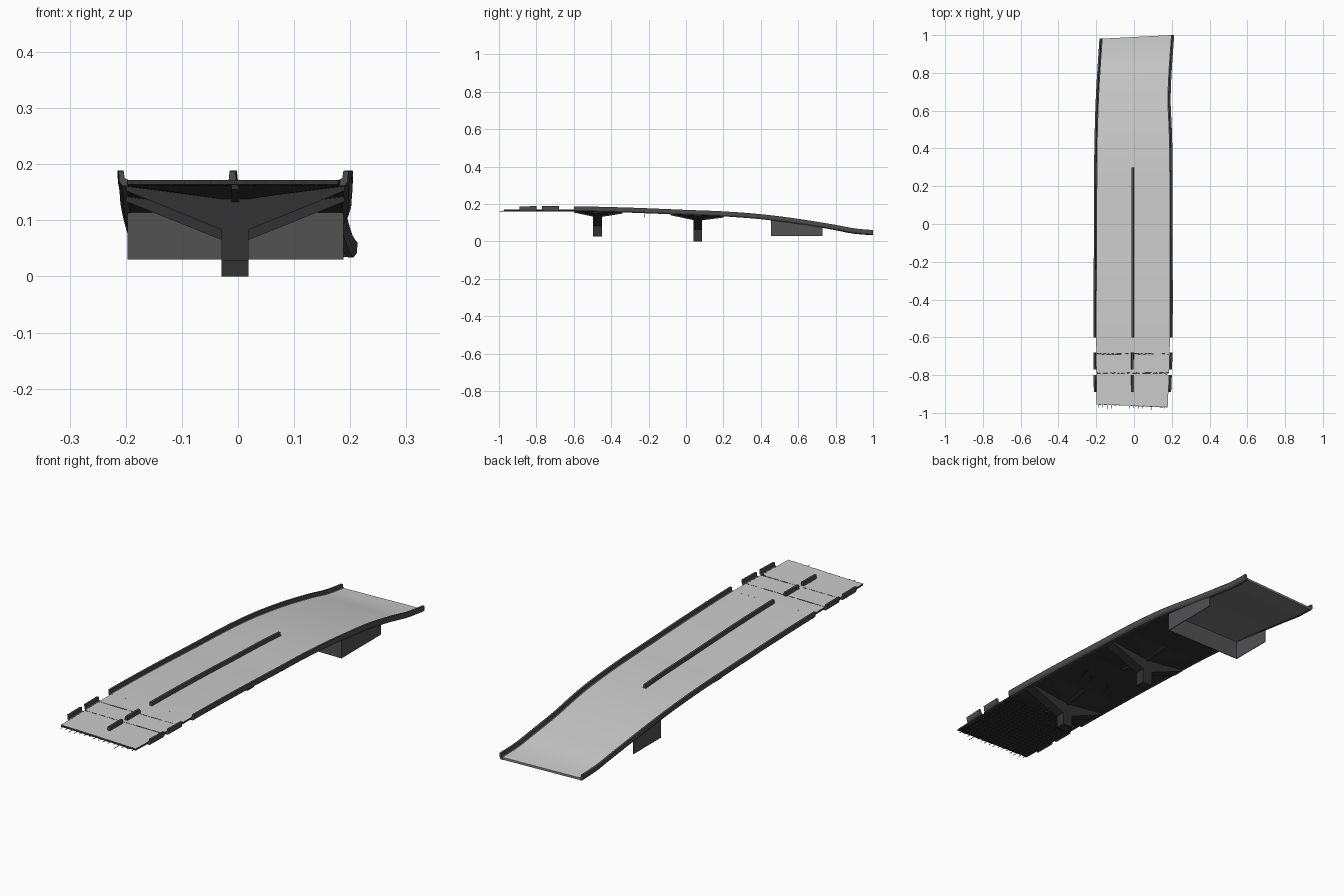
import bpy, bmesh, math, random
from mathutils import Vector

if "Cube" in bpy.data.objects:
    bpy.data.objects.remove(bpy.data.objects["Cube"])
random.seed(4)


def material(name, r, g, b):
    m = bpy.data.materials.new(name)
    m.diffuse_color = (r, g, b, 1)
    m.use_nodes = True
    m.node_tree.nodes["Principled BSDF"].inputs["Base Color"].default_value = m.diffuse_color
    return m


ASPHALT = material("asphalt", .55, .54, .56)
CONCRETE = material("dark_concrete", .032, .032, .034)
KERB = material("kerb_grey", .075, .075, .078)
WALL = material("wall_grey", .085, .085, .088)
SOFFIT = material("ramp_soffit", .22, .22, .23)


def interp(tab, y):
    """Smooth (Hermite) lookup in a small (y, value) table."""
    if y <= tab[0][0]:
        return tab[0][1]
    if y >= tab[-1][0]:
        return tab[-1][1]
    i = max(k for k in range(len(tab) - 1) if tab[k][0] <= y)

    def slope(k):
        a, b = tab[max(k - 1, 0)], tab[min(k + 1, len(tab) - 1)]
        return (b[1] - a[1]) / (b[0] - a[0])
    (y0, v0), (y1, v1) = tab[i], tab[i + 1]
    h = y1 - y0
    t = (y - y0) / h
    return ((2*t**3 - 3*t**2 + 1) * v0 + (t**3 - 2*t**2 + t) * h * slope(i)
            + (3*t**2 - 2*t**3) * v1 + (t**3 - t**2) * h * slope(i + 1))


# road surface height and plan edges along y
ROAD = [(-1, .172), (-.6, .172), (-.3, .165), (0, .153), (.2, .145), (.4, .130),
        (.6, .105), (.8, .073), (.9, .054), (1, .045)]
LEFT = [(-.98, -.197), (-.6, -.2), (0, -.197), (.4, -.195), (.7, -.186), (1, -.168)]
RIGHT = [(-.98, .178), (-.78, .186), (-.6, .19), (.4, .188), (.53, .184), (.65, .179), (.8, .184), (1, .198)]


def road(y): return interp(ROAD, y)
def left(y): return interp(LEFT, y)
def right(y): return interp(RIGHT, y)


def skew(x, y):
    """Far end is cut slightly askew."""
    return y + max(0, (y - .6) / .4) * .01 * (x / .19 - 1)


def loft(name, rings, mat=CONCRETE, smooth=False, top=None):
    """Closed solid through equal-sized rings; 'top' colours upward faces."""
    bm = bmesh.new()
    vs = [[bm.verts.new(p) for p in r] for r in rings]
    n = len(rings[0])
    for a, b in zip(vs, vs[1:]):
        for i in range(n):
            j = (i + 1) % n
            bm.faces.new((a[i], a[j], b[j], b[i]))
    bm.faces.new(vs[0][::-1])
    bm.faces.new(vs[-1])
    bmesh.ops.recalc_face_normals(bm, faces=bm.faces)
    bm.normal_update()
    me = bpy.data.meshes.new(name)
    me.materials.append(mat)
    if top:
        me.materials.append(top)
        for f in bm.faces:
            f.material_index = int(f.normal.z > .7)
    bm.to_mesh(me)
    bm.free()
    ob = bpy.data.objects.new(name, me)
    bpy.context.collection.objects.link(ob)
    if smooth:
        bpy.context.view_layer.objects.active = ob
        ob.select_set(True)
        bpy.ops.object.shade_smooth_by_angle(angle=math.radians(30))
        ob.select_set(False)
    return ob


def steps(y0, y1, d=.04):
    n = max(1, round((y1 - y0) / d))
    return [y0 + (y1 - y0) * i / n for i in range(n + 1)]


def sweep(name, y0, y1, edge, section):
    """Sweep a (dx, dz) section along a road line."""
    rings = []
    for y in steps(y0, y1):
        rings.append([(edge(y) + dx, skew(edge(y), y), road(y) + dz) for dx, dz in section])
    loft(name, rings, KERB, True)


def deck(name, y0, y1, mat):
    rings = []
    for y in steps(y0, y1):
        l, r, z = left(y), right(y), road(y)
        rings.append([(l, skew(l, y), z), (r, skew(r, y), z),
                      (r, skew(r, y), z - .01), (l, skew(l, y), z - .01)])
    loft(name, rings, mat, True, ASPHALT)


# deck slab: bridge span and ramp
deck("main_deck", -.6, .455, CONCRETE)
deck("ramp_deck", .455, 1, SOFFIT)

# side parapets and median kerb
PARAPET = [(-.015, .016), (-.006, .016), (-.004, .003), (.002, .0), (.002, -.011), (-.008, -.011), (-.014, -.003)]
MIRROR = [(-dx, dz) for dx, dz in PARAPET][::-1]
MEDIAN = [(-.005, .016), (.005, .016), (.007, -.002), (-.007, -.002)]
LINES = [("left_parapet", left, PARAPET), ("right_parapet", right, MIRROR)]
for name, edge, sec in LINES:
    sweep(name, -.6, 1, edge, sec)
sweep("median_kerb", -.6, .3, lambda y: -.007, MEDIAN)

# detached barrier pieces on the broken end
for k, (y0, y1) in enumerate([(-.89, -.80), (-.77, -.68)]):
    for name, edge, sec in LINES + [("median", lambda y: -.007 - .01 * (-.6 - y), MEDIAN)]:
        sweep(f"broken_{name}_{k}", y0, y1, edge, sec)


def broken_slab(name, y0, y1, tilt, notch=0):
    """Thin slab with ragged front and back edges."""
    n = 40
    rings = []
    for i in range(n + 1):
        t = i / n
        a = y0 - tilt * t + random.uniform(-.0015, .0015)
        b = y1 + random.uniform(-.0015, .0015) - notch * max(0, t - .93) / .07
        xa = left(a) + (right(a) - left(a)) * t
        xb = left(b) + (right(b) - left(b)) * t
        rings.append([(xa, a, .172), (xb, b, .172), (xb, b + .001, .164), (xa, a - .001, .164)])
    loft(name, rings, CONCRETE, False, ASPHALT)


broken_slab("broken_slab_end", -.955, -.790, .015, .014)
broken_slab("broken_slab_middle", -.788, -.689, 0)
broken_slab("broken_slab_inner", -.687, -.599, 0)


def rod(name, a, b, r=.0012):
    a, b = Vector(a), Vector(b)
    d = (b - a).normalized()
    u = d.orthogonal().normalized() * r
    v = d.cross(u)
    loft(name, [[p + u, p + v, p - u, p - v] for p in (a, b)])


# reinforcing bars under and past the broken end
for i in range(16):
    x = -.185 + .0235 * i
    tip = -.968 - random.uniform(0, .012) - (.02 if i == 12 else 0)
    rod(f"long_bar_{i}", (x - .004, tip, .163 + random.uniform(-.002, .002)), (x, -.56, .162))
for i in range(17):
    y = -.95 + .0225 * i
    rod(f"cross_bar_{i}", (left(y) + .003, y, .1635), (right(y) - .003, y, .1635))

# loose bars hanging beneath the span
for i, (x, y, z) in enumerate([(.05, -.22, .128), (-.06, -.24, .136), (.1, -.2, .136)]):
    rod(f"loose_bar_{i}", (x, y - .04, z), (x + .02, y + .04, z))
    rod(f"loose_hanger_{i}", (x + .01, y, z), (x + .01, y, road(y) - .008), .0008)

CX = -.005


def pier(name, y, base, hy0, hy1, hub):
    """Column, tapered cantilever cap and flared haunch under the deck."""
    w, d = .024, .023
    top = road(y) - .009
    prof = [(CX - w, base), (CX + w, base), (CX + w, hub - .055), (.19, top - .008), (.19, top),
            (-.2, top), (-.2, top - .008), (CX - w, hub - .055)]
    loft(name + "_column_cap", [[(x, yy, z) for x, z in prof] for yy in (y - d, y + d)])

    def rect(x0, x1, y0, y1, z0, z1):
        return [(x0, y0, z0), (x1, y0, z0), (x1, y1, z1), (x0, y1, z1)]
    loft(name + "_haunch", [rect(-.198, .188, hy0, hy1, road(hy0) - .0095, road(hy1) - .0095),
                            rect(CX - w, CX + w, y - d, y + d, hub, hub)])
    # central rib fore and aft
    for s, e in (("front", hy0), ("back", hy1)):
        zt = road(e) - .009
        pts = [(e, zt), (y, top), (y, hub - .01), (e, zt - .008)]
        loft(f"{name}_rib_{s}", [[(CX + dx, yy, z) for yy, z in pts] for dx in (-.007, .007)])


pier("front_pier", -.473, .028, -.6, -.34, .138)
pier("rear_pier", .062, 0, -.08, .2, .12)

# abutment: front wall and two wing walls, open at the back and below
T = .003


def wing(name, x0, x1, y1):
    loft(name, [[(x0, y, .03), (x1, y, .03), (x1, y, road(y) - .007), (x0, y, road(y) - .007)]
                for y in steps(.455, y1)], WALL)


wing("abutment_left_wing", -.197, -.197 + T, .648)
wing("abutment_right_wing", .188 - T, .188, .73)
zt = road(.455) - .007
loft("abutment_front_wall", [[(-.197, y, .03), (.188, y, .03), (.188, y, zt), (-.197, y, zt)]
                             for y in (.455, .455 + T)], WALL)
